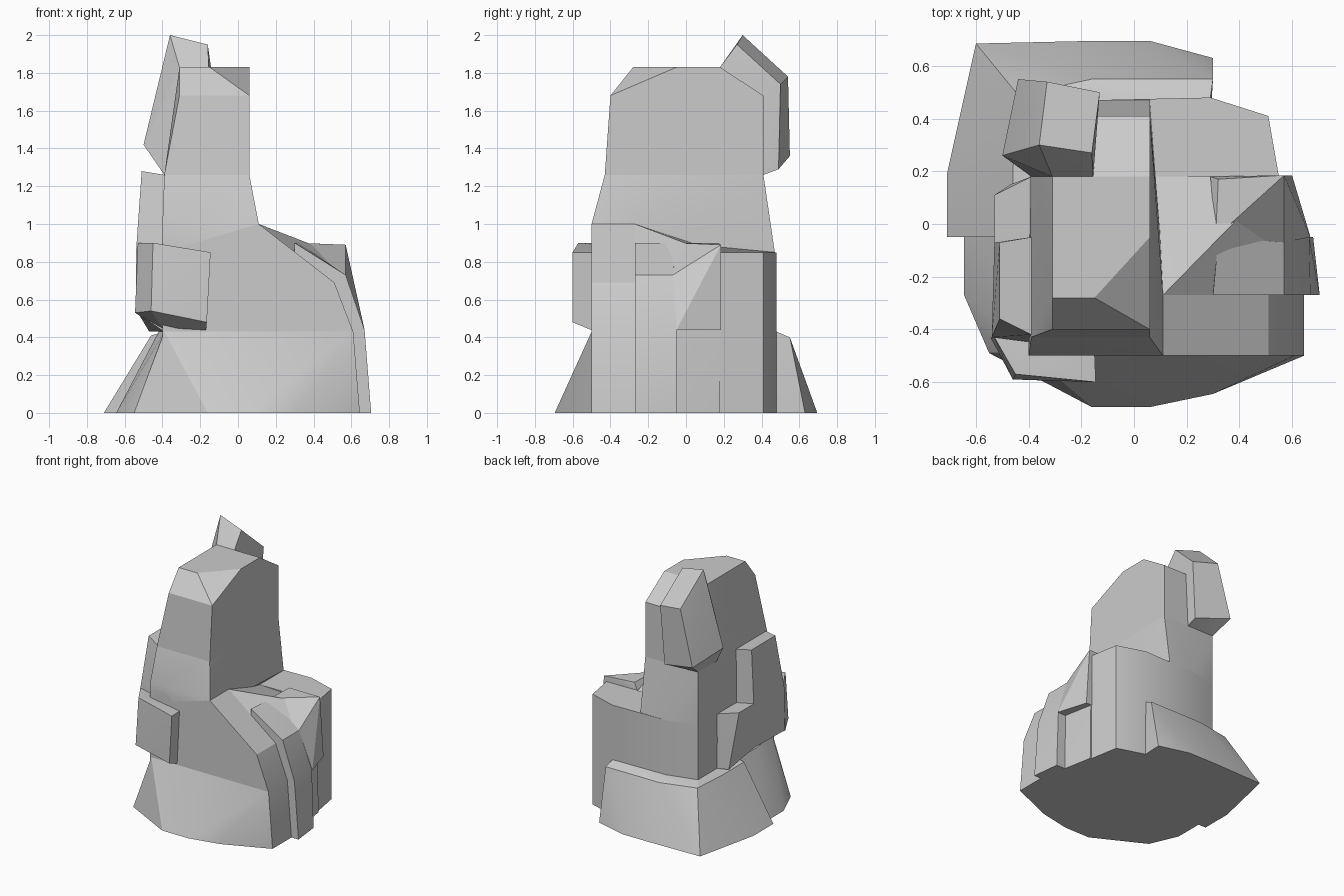
import bpy, bmesh, math


def hull(name, pts):
    """Convex faceted rock piece from its corner points."""
    bm = bmesh.new()
    for p in pts:
        bm.verts.new(p)
    res = bmesh.ops.convex_hull(bm, input=bm.verts)
    loose = [g for g in bm.verts if not g.link_faces]
    bmesh.ops.delete(bm, geom=loose, context='VERTS')
    bmesh.ops.dissolve_limit(bm, angle_limit=math.radians(1), verts=bm.verts, edges=bm.edges)
    bmesh.ops.recalc_face_normals(bm, faces=bm.faces)
    me = bpy.data.meshes.new(name)
    bm.to_mesh(me)
    bm.free()
    ob = bpy.data.objects.new(name, me)
    bpy.context.collection.objects.link(ob)
    bpy.ops.object.select_all(action='DESELECT')
    bpy.context.view_layer.objects.active = ob
    ob.select_set(True)
    bpy.ops.object.shade_smooth_by_angle(angle=math.radians(20))
    return ob


def ring(x0, x1, y0, y1, z):
    return [(x, y, z) for x in (x0, x1) for y in (y0, y1)]


def span(profile, y0, y1):
    """Sweep an x-z profile along y."""
    return [(x, y, z) for x, z in profile for y in (y0, y1)]


# Upper tower with its lowered front right corner
hull("tower_upper", ring(-.39, .06, -.43, .41, 1.26) + ring(-.31, .06, -.40, .41, 1.68) + [
    (-.31, -.28, 1.83), (-.15, -.28, 1.83), (.06, -.28, 1.68), (.06, -.05, 1.83),
    (-.31, .18, 1.83), (.06, .18, 1.83)])

# Middle tower, flaring toward the front and back
hull("tower_middle", ring(-.39, .06, -.43, .41, 1.26) + [
    (-.40, -.50, 1.0), (.11, -.50, 1.0), (.11, -.27, 1.0), (.10, -.05, .90),
    (.06, .18, .85), (.06, .47, .85), (-.39, .41, .85), (-.16, .47, .85), (-.40, -.50, .85)])

# Body: front, centre and back slices
front_profile = [(-.40, 1.0), (.11, 1.0), (.29, .85), (.51, .69), (.61, .43), (.645, 0), (-.40, 0)]
hull("body_front", span(front_profile, -.50, -.27))
hull("body_centre", [
    (-.40, -.27, 1.0), (.11, -.27, 1.0), (.51, -.27, .69), (.61, -.27, .43), (.645, -.27, 0),
    (.10, -.05, .90), (.06, .18, .85), (-.39, .18, .85), (.55, .18, .83), (.56, .18, 0),
    (-.40, -.27, 0), (-.40, .18, 0)])
back_plan = [(-.39, .18), (.55, .18), (.51, .41), (.29, .48), (-.16, .47), (-.39, .41)]
hull("body_back", [(x, y, z) for x, y in back_plan for z in (0, .85)])

# Front and left skirt
hull("skirt_front", [
    (-.55, -.49, 0), (-.16, -.695, 0), (.06, -.695, 0), (.30, -.645, 0), (.645, -.50, 0),
    (-.39, -.50, .43), (.20, -.50, .43), (.61, -.50, .43), (-.39, -.3, 0), (.5, -.3, 0)])
hull("skirt_left", [
    (-.55, -.49, 0), (-.645, -.27, 0), (-.645, 0, 0), (-.39, -.49, .43), (-.42, -.27, .43),
    (-.42, 0, .43), (-.3, -.4, 0), (-.3, 0, 0)])

# Raised back skirt
hull("skirt_back_left", [
    (-.71, -.05, 0), (-.71, .19, 0), (-.60, .685, 0), (-.46, -.05, .41), (-.46, .20, .41),
    (-.44, .49, .41), (-.39, -.05, .43), (-.39, .41, .43), (-.3, -.05, 0), (-.3, .4, 0)])
hull("skirt_back", [
    (-.60, .685, 0), (-.16, .695, 0), (.06, .695, 0), (.30, .63, 0), (-.44, .49, .41),
    (-.16, .55, .40), (.06, .55, .40), (.30, .55, .40), (-.39, .41, .43), (-.16, .47, .43),
    (.29, .48, .43), (-.3, .35, 0), (.29, .4, 0)])

# Block overhanging the top at the back left
hull("top_block", [
    (-.36, .30, 2.0), (-.16, .27, 1.95), (-.13, .50, 1.74), (-.33, .54, 1.78),
    (-.50, .26, 1.42), (-.44, .55, 1.36), (-.16, .49, 1.29), (-.39, .18, 1.26),
    (-.31, .18, 1.83), (-.155, .18, 1.83), (-.16, .41, 1.26), (-.39, .41, 1.26)])

# Left slab: tall front half and lower back half
hull("left_slab_tall", [
    (-.51, -.36, 1.28), (-.51, -.07, 1.28), (-.39, -.42, 1.26), (-.39, -.05, 1.26),
    (-.54, -.43, .85), (-.54, -.43, .53), (-.53, -.07, .85), (-.53, -.07, .53),
    (-.39, -.48, .43), (-.39, -.05, .43)])
hull("left_slab_low", [
    (-.53, -.07, .87), (-.53, .11, .87), (-.39, .18, .85), (-.39, -.07, .85),
    (-.53, -.07, .53), (-.47, .15, .43), (-.39, .18, .43), (-.39, -.07, .43)])

# Block on the front left corner
hull("front_block", [
    (-.45, -.57, .90), (-.145, -.60, .85), (-.165, -.60, .48), (-.46, -.59, .54),
    (-.53, -.43, .90), (-.545, -.43, .53), (-.39, -.45, .43), (-.17, -.48, .43),
    (-.15, -.48, .85), (-.40, -.48, .89)])

# Right slab: full-height front half and overhanging back half
hull("right_slab_tall", [
    (.30, -.27, .90), (.57, -.27, .73), (.67, -.27, .44), (.705, -.27, 0), (.30, -.27, 0),
    (.32, -.05, .90), (.57, -.07, .73), (.665, -.05, .44), (.68, -.05, 0), (.30, -.05, 0)])
hull("right_slab_overhang", [
    (.31, -.05, .90), (.57, -.07, .73), (.67, -.05, .44), (.32, .17, .90), (.57, .185, .89),
    (.60, .185, .44), (.29, .18, .85), (.30, -.05, .44), (.30, .18, .44)])
